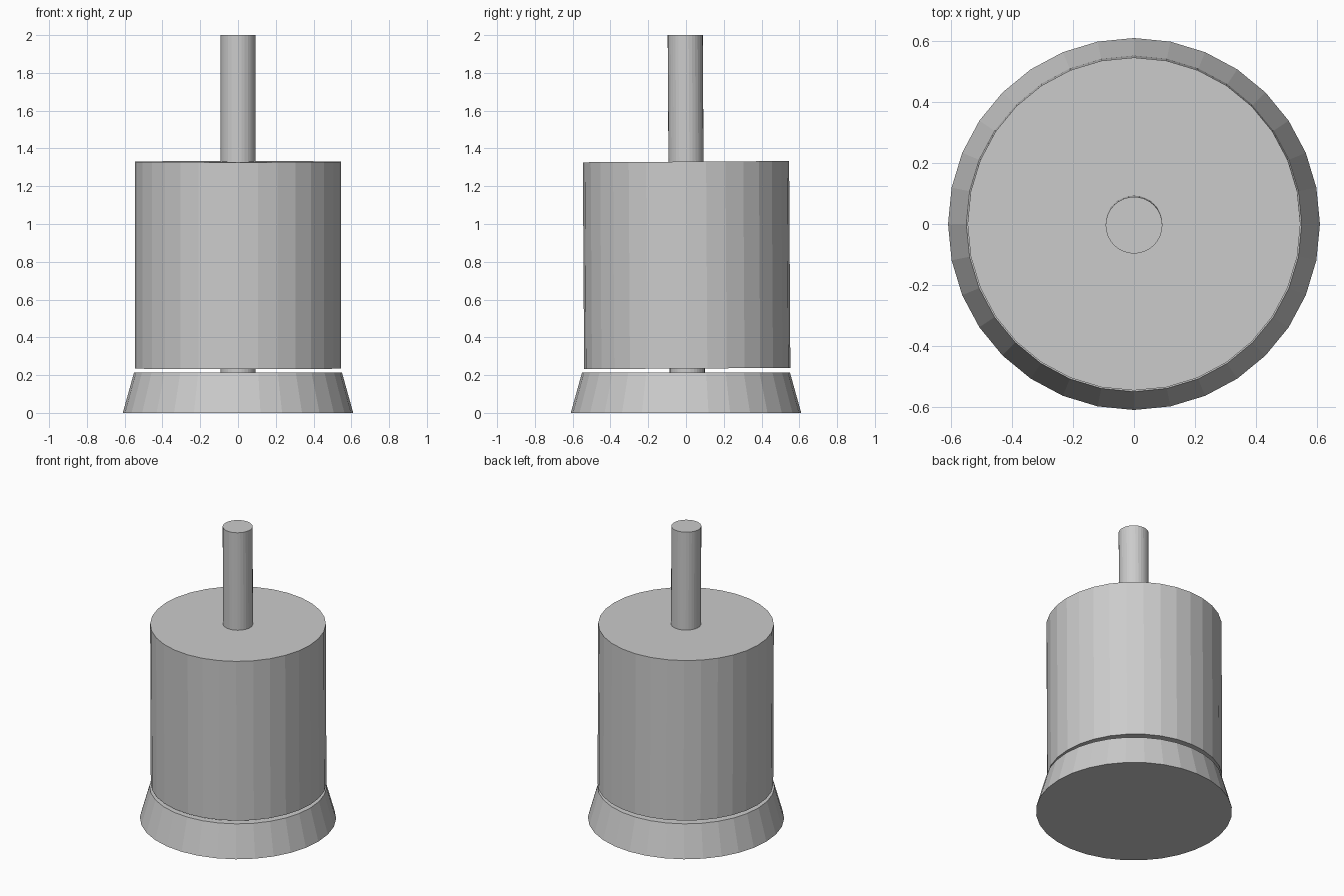
import bpy
import math

if "Cube" in bpy.data.objects:
    bpy.data.objects.remove(bpy.data.objects["Cube"])

SIDES = 32
TILT = 0.006    # slight lean of the spindle and drum toward the front
PIVOT_Z = 1.33  # height where the leaning axis crosses the centre line


def round_part(name, r_bottom, r_top, z0, z1, tilt=0.0):
    """Flat-shaded cylinder or frustum spanning z0..z1 on the (leaning) axis."""
    zc = (z0 + z1) / 2
    bpy.ops.mesh.primitive_cone_add(
        vertices=SIDES, radius1=r_bottom, radius2=r_top, depth=z1 - z0,
        location=(0, (PIVOT_Z - zc) * math.tan(tilt), zc),
        rotation=(tilt, 0, 0))
    obj = bpy.context.object
    obj.name = name
    return obj


# Flared foot
round_part("base", 0.61, 0.55, 0.0, 0.215)

# Main drum, floating just above the base
round_part("drum", 0.546, 0.546, 0.235, 1.33, TILT)

# Thin spindle running through the drum into the base
round_part("spindle", 0.093, 0.093, 0.2, 2.0, TILT)
